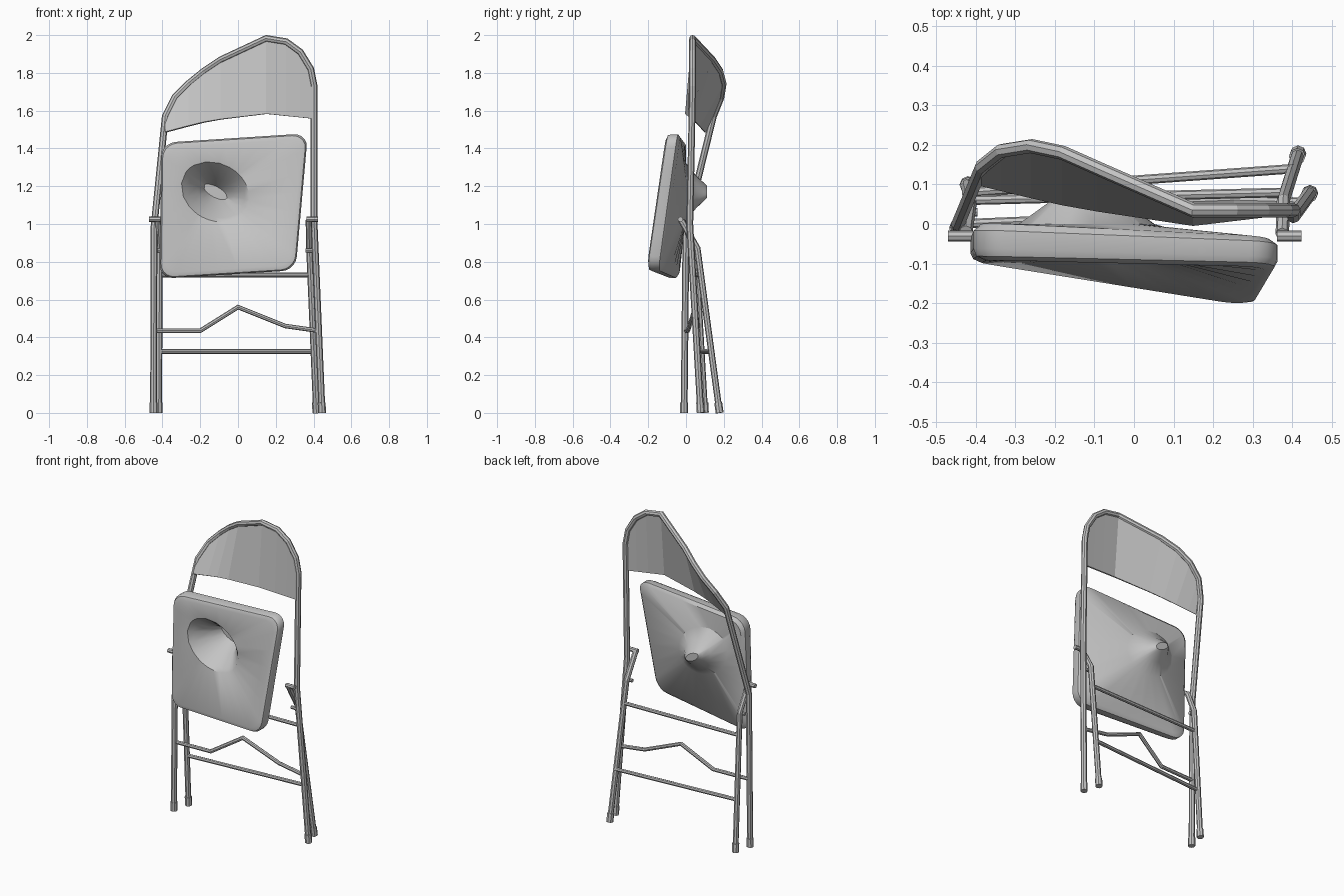
import bpy, bmesh, math
from mathutils import Vector

old = bpy.data.objects.get("Cube")
if old:
    bpy.data.objects.remove(old, do_unlink=True)

GREY = (0.55, 0.55, 0.55, 1)
metal = bpy.data.materials.new("grey_metal")
metal.use_nodes = True
metal.diffuse_color = GREY
metal.node_tree.nodes["Principled BSDF"].inputs["Base Color"].default_value = GREY


def mesh_object(name, bm, angle=None):
    bmesh.ops.recalc_face_normals(bm, faces=bm.faces)
    me = bpy.data.meshes.new(name)
    bm.to_mesh(me)
    bm.free()
    me.materials.append(metal)
    ob = bpy.data.objects.new(name, me)
    bpy.context.collection.objects.link(ob)
    if angle:
        bpy.ops.object.select_all(action="DESELECT")
        ob.select_set(True)
        bpy.context.view_layer.objects.active = ob
        bpy.ops.object.shade_smooth_by_angle(angle=math.radians(angle))
    return ob


def loft(bm, rings, closed=True):
    """Join rings of equal length with quads."""
    vs = [[bm.verts.new(p) for p in ring] for ring in rings]
    n = len(vs[0])
    for a, b in zip(vs, vs[1:]):
        for i in range(n if closed else n - 1):
            j = (i + 1) % n
            bm.faces.new((a[i], a[j], b[j], b[i]))
    return vs


def tube(name, points, radius, sides=8):
    """Sweep a polygon along a path, mitred at each bend."""
    pts = [Vector(p) for p in points]
    dirs = [(b - a).normalized() for a, b in zip(pts, pts[1:])]
    side = dirs[0].orthogonal().normalized()
    ring = []
    for k in range(sides):
        a = 2 * math.pi * k / sides
        ring.append(pts[0] + radius * (math.cos(a) * side + math.sin(a) * dirs[0].cross(side)))
    rings = [ring]
    for i in range(1, len(pts)):
        d = dirs[i - 1]
        plane = d if i == len(dirs) else (d + dirs[i]).normalized()
        ring = [p + d * ((pts[i] - p).dot(plane) / d.dot(plane)) for p in ring]
        rings.append(ring)
    bm = bmesh.new()
    vs = loft(bm, rings)
    bm.faces.new(vs[0])
    bm.faces.new(vs[-1])
    return mesh_object(name, bm)


# Main frame: right foot, up over the bent top, down to left foot
arch = [(-0.385, 0.145, 1.57), (-0.335, 0.185, 1.67), (-0.26, 0.197, 1.745),
        (-0.18, 0.18, 1.81), (-0.09, 0.14, 1.87), (0.15, 0.035, 1.982),
        (0.255, 0.035, 1.965), (0.33, 0.035, 1.91), (0.385, 0.035, 1.82),
        (0.403, 0.035, 1.73)]
front_feet = [(-0.447, -0.01, 0), (0.445, 0.078, 0)]
front_knees = [(-0.445, 0.0, 0.98), (0.403, 0.02, 1.0)]
tube("main_frame", [front_feet[0], front_knees[0]] + arch + [front_knees[1], front_feet[1]], 0.018)

# Rear legs with a bent upper end
rear_feet = [(-0.42, 0.1, 0), (0.415, 0.178, 0)]
rear_knees = [(-0.415, 0.05, 0.87), (0.378, 0.06, 0.87)]
rear_tops = [(-0.425, -0.02, 1.02), (0.375, -0.025, 1.02)]
for side, foot, knee, top in zip(("right", "left"), rear_feet, rear_knees, rear_tops):
    tube(side + "_rear_leg", [foot, knee, top], 0.017)

# Foot caps
legs = list(zip(front_feet + rear_feet, front_knees + rear_knees))
for name, (foot, knee) in zip(("front_right", "front_left", "rear_right", "rear_left"), legs):
    f, k = Vector(foot), Vector(knee)
    tube(name + "_foot_cap", [f, f + (k - f).normalized() * 0.055], 0.021)

# Pivot pins
for side, x, low_x in (("right", -0.44, -0.418), ("left", 0.393, 0.38)):
    tube(side + "_upper_pin", [(x - 0.031, -0.03, 1.025), (x + 0.031, -0.03, 1.025)], 0.014)
    tube(side + "_lower_pin", [(low_x - 0.022, 0.03, 0.86), (low_x + 0.022, 0.03, 0.86)], 0.011)

# Cross bars
tube("upper_cross_bar", [(-0.415, 0.06, 0.73), (0.385, 0.08, 0.73)], 0.012)
tube("lower_cross_bar", [(-0.42, 0.08, 0.325), (0.405, 0.14, 0.325)], 0.012)
tube("bent_cross_bar", [(-0.445, 0, 0.435), (-0.2, 0.01, 0.435), (0, 0.05, 0.56),
                        (0.25, 0.06, 0.46), (0.425, 0.055, 0.435)], 0.012)

# Backrest panel hung between the arch and a lower edge
lower = [(-0.387, 0.1, 1.485), (-0.2, 0.055, 1.535), (0, 0.02, 1.57),
         (0.15, 0.0, 1.583), (0.4, 0.03, 1.557)]


def lower_edge(x):
    for a, b in zip(lower, lower[1:]):
        if x <= b[0]:
            break
    return Vector(a).lerp(Vector(b), max(0, min(1, (x - a[0]) / (b[0] - a[0]))))


bm = bmesh.new()
loft(bm, [[Vector(p) for p in arch], [lower_edge(p[0]) for p in arch]], closed=False)
panel = mesh_object("backrest_panel", bm)
thick = panel.modifiers.new("thickness", "SOLIDIFY")
thick.thickness = 0.01
thick.offset = 0

# Seat: warped rounded slab with a deep dent punched through to the back
CORNERS = {(-1, -1): (-0.415, 0.71, -0.095, -0.03), (1, -1): (0.305, 0.755, -0.215, -0.13),
           (-1, 1): (-0.405, 1.43, -0.09, 0.005), (1, 1): (0.37, 1.48, -0.105, -0.03)}
DENT = Vector((-0.12, 1.17))


def outline():
    """Rounded square, counter-clockwise, in -1..1 coordinates."""
    r, pts = 0.2, []
    for k, (cx, cy) in enumerate(((1, 1), (-1, 1), (-1, -1), (1, -1))):
        for s in range(6):
            a = math.pi / 2 * (k + s / 5)
            pts.append(Vector((cx * (1 - r) + r * math.cos(a), cy * (1 - r) + r * math.sin(a))))
        end = pts[-1]
        run = Vector((-cy, 0)) if k % 2 == 0 else Vector((0, cx))
        pts += [end + run * (2 - 2 * r) * s / 5 for s in range(1, 5)]
    return pts


def slab_ring(scale, t):
    ring = []
    for q in outline():
        u, v = q * scale
        x = z = y = 0
        for (cu, cv), (px, pz, front, back) in CORNERS.items():
            w = (1 + cu * u) * (1 + cv * v) / 4
            x, z, y = x + w * px, z + w * pz, y + w * (front + (back - front) * t)
        ring.append(Vector((x, y, z)))
    return ring


def dent_ring(a, b, y, tilt=-0.5):
    ring = []
    for p in slab_ring(1, 0):
        th = math.atan2(p.z - DENT.y, p.x - DENT.x)
        r = a * b / math.hypot(b * math.cos(th - tilt), a * math.sin(th - tilt))
        ring.append(Vector((DENT.x + r * math.cos(th), y, DENT.y + r * math.sin(th))))
    return ring


bm = bmesh.new()
vs = loft(bm, [
    dent_ring(0.07, 0.028, 0.095), dent_ring(0.105, 0.075, 0.015),
    dent_ring(0.165, 0.13, -0.06), dent_ring(0.188, 0.15, -0.085),
    slab_ring(0.92, 0), slab_ring(0.98, 0.1), slab_ring(1, 0.3),
    slab_ring(1, 0.8), slab_ring(0.95, 1),
    dent_ring(0.18, 0.145, 0.0), dent_ring(0.1, 0.08, 0.055),
    dent_ring(0.07, 0.04, 0.095), dent_ring(0.05, 0.022, 0.112)])
bm.faces.new(vs[0])
bm.faces.new(vs[-1])
mesh_object("dented_seat", bm, 35)
